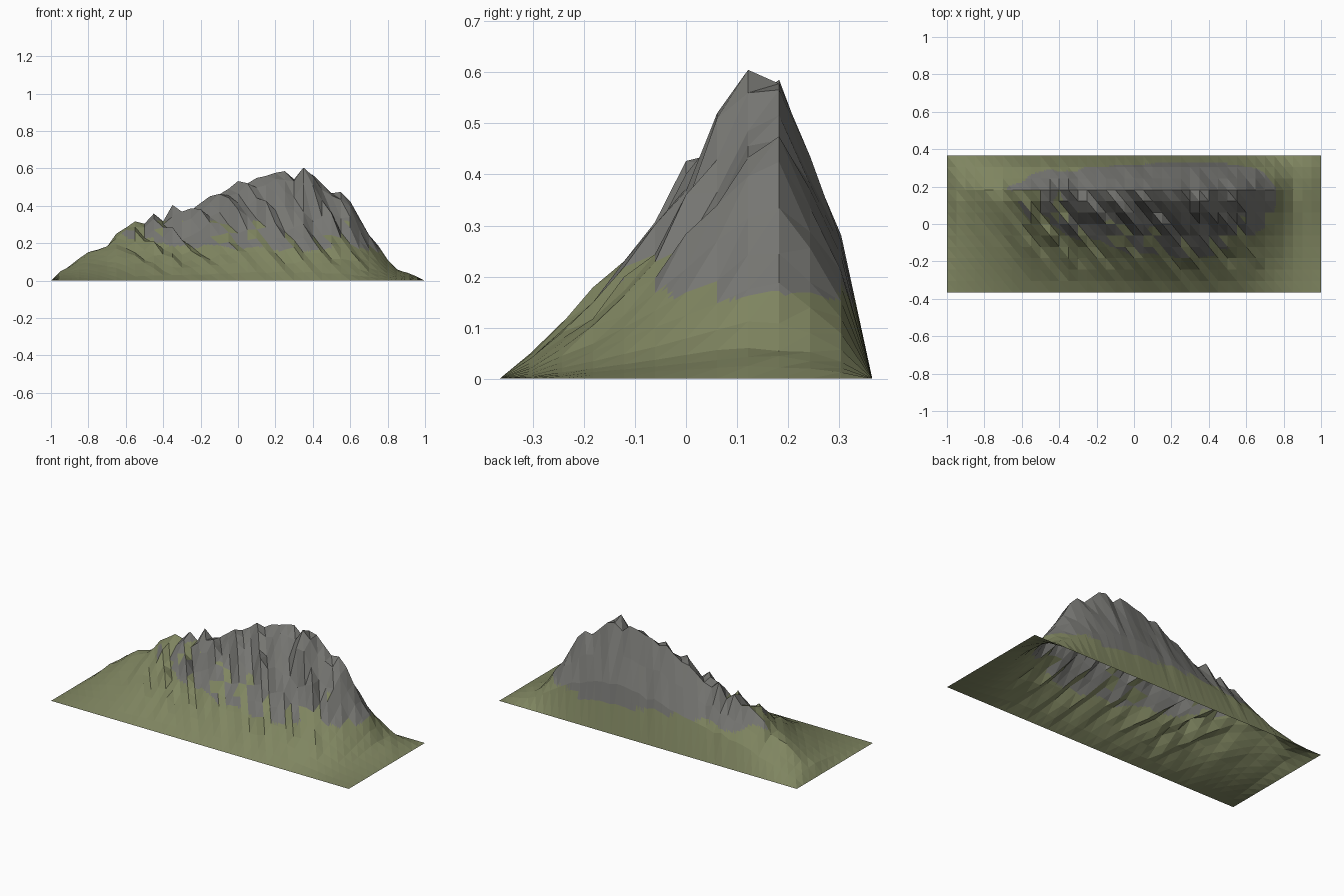
import bpy, bmesh, random
from mathutils import noise, Vector

if "Cube" in bpy.data.objects:
    bpy.data.objects.remove(bpy.data.objects["Cube"])

random.seed(5)
NX, NY = 40, 12
DX, HALF_Y = 0.05, 0.365
DY = 2 * HALF_Y / NY

# Skyline height for each grid column, left to right
SKYLINE = [0, .045, .08, .12, .155, .168, .185, .255, .285, .32, .31, .365, .32, .41,
           .365, .385, .42, .46, .465, .5, .545, .52, .565, .565, .59, .595, .545, .588,
           .57, .53, .475, .475, .425, .34, .25, .19, .11, .055, .045, .022, 0]
# Cross-section, front to back, and how strongly the crags break each row
SECTION = [0, .08, .175, .28, .395, .515, .655, .79, .93, .985, .735, .465, 0]
CRAG = [0, .02, .05, .09, .15, .20, .24, .25, .20, .03, .06, .05, 0]
# The summit spur stands just ahead of the crest
SPUR = {(27, 8): .605, (26, 8): .53, (27, 7): .52, (28, 8): .56, (28, 7): .51}

# Diagonal crag ribs: climb gently, then drop off sharply to the right
ribs, level = [], 0.3
for k in range(NX + NY + 1):
    ribs.append(level)
    level += random.uniform(.2, .5)
    if level > 1:
        level = random.uniform(0, .2)


def height(i, j):
    top = SKYLINE[i]
    # lower slopes follow a smoothed skyline, the crest keeps every spike
    near = SKYLINE[max(0, i - 2):i + 3]
    smooth = sum(near) / len(near)
    blend = 1 if j == 9 else .45
    base = top * blend + smooth * (1 - blend) if 0 < i < NX else 0
    # ribs are broken into short lengths by random rock
    rock = .5 * ribs[i + j] + .5 * random.random() if j < 9 else random.random()
    fade = min(1, top / .38) ** 2
    h = base * (SECTION[j] + CRAG[j] * fade * (rock - .5))
    return SPUR.get((i, j), max(0, min(h, top + .005)))


# Mountain sheet, open underneath, split along one diagonal
bm = bmesh.new()
grid = [[bm.verts.new((-1 + i * DX, -HALF_Y + j * DY, height(i, j)))
         for j in range(NY + 1)] for i in range(NX + 1)]
for i in range(NX):
    for j in range(NY):
        a, b = grid[i][j], grid[i + 1][j]
        c, d = grid[i + 1][j + 1], grid[i][j + 1]
        bm.faces.new((a, b, d))
        bm.faces.new((b, c, d))

# Flat subdivision so the grass line can be ragged without changing the shape
bmesh.ops.subdivide_edges(bm, edges=bm.edges[:], cuts=4, use_grid_fill=True)
bm.normal_update()

# Grass below a wavering line and on gentle ledges, bare rock above
for f in bm.faces:
    f.smooth = False
    c = f.calc_center_median()
    line = .185 - .05 * min(1, max(-1, c.x + .1))
    if c.x > .5:
        line += .02
    if c.x < -.45 and c.y < .18:
        line += .03
    line += .035 * noise.noise(Vector((c.x * 9, c.y * 9, c.z * 5)))
    ledge = f.normal.z > .71 and c.z < .32 and c.y < .18
    f.material_index = 0 if c.z < line or ledge else 1

mesh = bpy.data.meshes.new("mountain")
bm.to_mesh(mesh)
bm.free()
for name, col in (("grass_green", (.213, .235, .118, 1)), ("rock_grey", (.18, .18, .168, 1))):
    mat = bpy.data.materials.new(name)
    mat.diffuse_color = col
    mat.use_nodes = True
    mat.node_tree.nodes["Principled BSDF"].inputs["Base Color"].default_value = mat.diffuse_color
    mesh.materials.append(mat)
bpy.context.collection.objects.link(bpy.data.objects.new("mountain", mesh))
